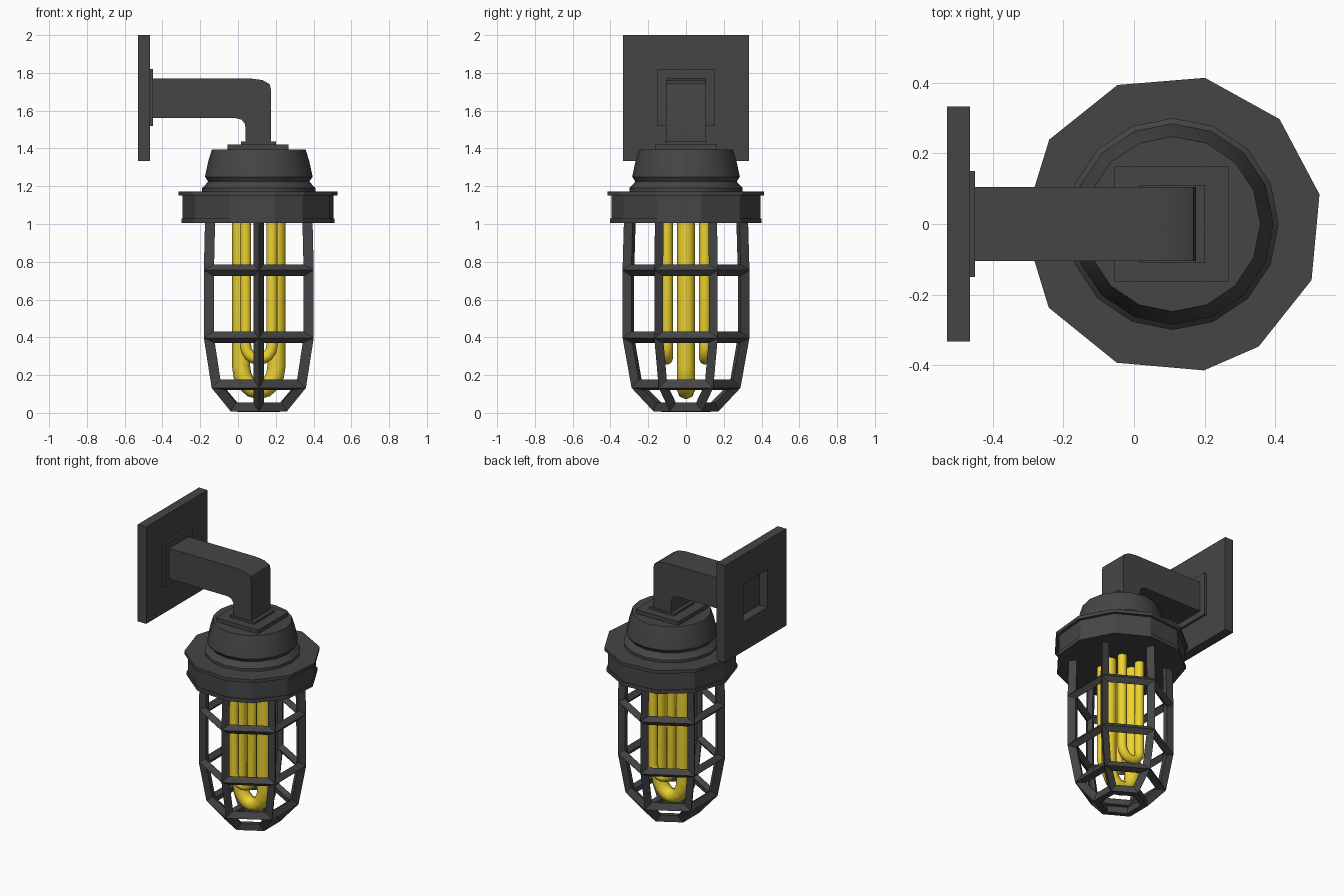
import bpy, bmesh, math
from math import sin, cos, pi, radians

if "Cube" in bpy.data.objects:
    bpy.data.objects.remove(bpy.data.objects["Cube"])

CX = 0.11  # lamp axis


def material(name, color):
    m = bpy.data.materials.new(name)
    m.diffuse_color = color
    m.use_nodes = True
    m.node_tree.nodes["Principled BSDF"].inputs["Base Color"].default_value = m.diffuse_color
    return m


DARK = material("dark_metal", (0.06, 0.06, 0.06, 1))
YELLOW = material("yellow_glass", (0.85, 0.65, 0.03, 1))


def finish(name, bm, mat=DARK, smooth=None):
    bmesh.ops.recalc_face_normals(bm, faces=bm.faces)
    me = bpy.data.meshes.new(name)
    bm.to_mesh(me)
    bm.free()
    ob = bpy.data.objects.new(name, me)
    bpy.context.collection.objects.link(ob)
    me.materials.append(mat)
    if smooth:
        bpy.ops.object.select_all(action='DESELECT')
        ob.select_set(True)
        bpy.context.view_layer.objects.active = ob
        bpy.ops.object.shade_smooth_by_angle(angle=radians(smooth))
    return ob


def box(name, x0, x1, hy, z0, z1):
    bm = bmesh.new()
    bmesh.ops.create_cube(bm, size=1)
    for v in bm.verts:
        v.co = (x0 + (v.co.x + .5) * (x1 - x0), v.co.y * 2 * hy,
                z0 + (v.co.z + .5) * (z1 - z0))
    return finish(name, bm)


def rings(bm, profile, angles):
    """Stack of polygon rings around the lamp axis, joined by quads."""
    loops = [[bm.verts.new((CX + r * cos(a), r * sin(a), z)) for a in angles]
             for r, z in profile]
    n = len(angles)
    for lo, hi in zip(loops, loops[1:]):
        for i in range(n):
            j = (i + 1) % n
            bm.faces.new((lo[i], lo[j], hi[j], hi[i]))
    return loops


def turned(name, profile, angles, smooth=None):
    bm = bmesh.new()
    loops = rings(bm, profile, angles)
    bm.faces.new(loops[0])
    bm.faces.new(loops[-1])
    return finish(name, bm, smooth=smooth)


# Wall plate with a square opening behind the arm
bm = bmesh.new()
sq = [(-1, -1), (1, -1), (1, 1), (-1, 1)]
loops = [[bm.verts.new((x, h * a, 1.667 + h * b)) for a, b in sq]
         for x, h in ((-.53, .13), (-.53, .333), (-.465, .333), (-.465, .13))]
for k in range(4):
    for i in range(4):
        p, q, j = loops[k], loops[(k + 1) % 4], (i + 1) % 4
        bm.faces.new((p[i], p[j], q[j], q[i]))
finish("wall_plate", bm)
box("arm_mount", -.467, -.45, .15, 1.52, 1.82)

# Bent arm: side profile extruded across y
side = [(-.47, 1.56), (-.01, 1.56), (.02, 1.552), (.037, 1.53), (.04, 1.50), (.04, 1.42),
        (.175, 1.42), (.175, 1.71), (.168, 1.74), (.13, 1.762), (.07, 1.77), (-.47, 1.77)]
bm = bmesh.new()
f = bm.faces.new([bm.verts.new((x, -.105, z)) for x, z in side])
ext = bmesh.ops.extrude_face_region(bm, geom=[f])["geom"]
bmesh.ops.translate(bm, vec=(0, .21, 0),
                    verts=[v for v in ext if isinstance(v, bmesh.types.BMVert)])
finish("bent_arm", bm, smooth=40)

# Square collars under the arm
box("upper_collar", .015, .2, .11, 1.42, 1.437)
box("lower_collar", -.055, .268, .163, 1.39, 1.422)

# Rounded cap
turned("cap", [(.30, 1.16), (.30, 1.19), (.285, 1.205), (.268, 1.225), (.285, 1.25),
               (.268, 1.33), (.248, 1.395)],
       [2 * pi * i / 16 + pi / 2 for i in range(16)], smooth=35)

# Eleven sided flange
turned("flange", [(.41, 1.005), (.41, 1.03), (.403, 1.03), (.403, 1.15), (.424, 1.15),
                  (.424, 1.172)],
       [radians(a) for a in (11.4, 44.5, 77.6, 111.7, 145.7, 180, 214, 248, 282, 305, 338)])

# Hexagonal guard: lattice surface turned into bars
bm = bmesh.new()
rings(bm, [(.15, .03), (.26, .145), (.305, .40), (.305, .755), (.297, 1.04)],
      [pi / 6 + pi / 3 * i for i in range(6)])
guard = finish("guard_cage", bm)
w = guard.modifiers.new("bars", 'WIREFRAME')
w.thickness = .062
w.offset = 0
w.use_even_offset = True
w.use_boundary = True


# U shaped bulb tubes
def u_tube(name, y, half, radius, bottom, bend):
    c = bpy.data.curves.new(name, 'CURVE')
    c.dimensions = '3D'
    s = c.splines.new('POLY')
    pts = [(-half, 1.02)]
    pts += [(-half * cos(pi * i / 8), bottom + bend - bend * sin(pi * i / 8)) for i in range(9)]
    pts += [(half, 1.02)]
    s.points.add(len(pts) - 1)
    for p, (x, z) in zip(s.points, pts):
        p.co = (CX + x, y, z, 1)
    s.use_smooth = True
    c.bevel_depth = radius
    c.bevel_resolution = 2
    c.use_fill_caps = True
    c.materials.append(YELLOW)
    ob = bpy.data.objects.new(name, c)
    bpy.context.collection.objects.link(ob)


u_tube("long_bulb", 0, .094, .048, .12, .13)
for y, label in ((-.1, "front"), (.1, "back")):
    u_tube(label + "_short_bulb", y, .07, .03, .285, .07)
